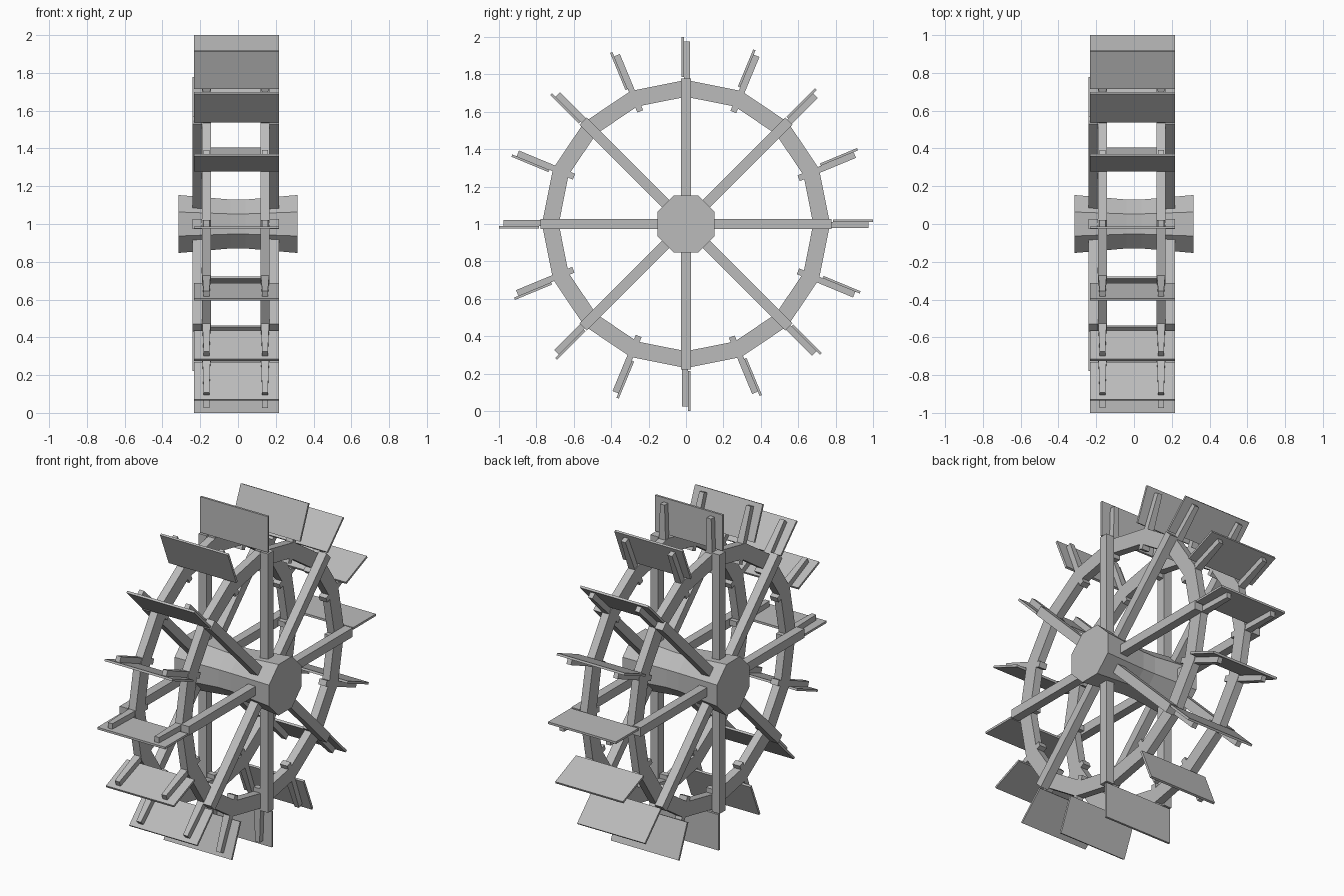
import bpy, bmesh, math
from mathutils import Vector

if "Cube" in bpy.data.objects:
    bpy.data.objects.remove(bpy.data.objects["Cube"], do_unlink=True)

wood = bpy.data.materials.new("grey_wood")
wood.use_nodes = True
GREY = (0.5, 0.5, 0.5, 1)
wood.diffuse_color = GREY
wood.node_tree.nodes["Principled BSDF"].inputs["Base Color"].default_value = GREY

AXLE_Z = 1.0
MID_X = -0.012          # the wheel sits slightly off the middle of the hub
STEPS = 16


def wheel_point(x, r, angle, side=0.0):
    """Point at radius r, angle clockwise from the top, shifted sideways."""
    s, c = math.sin(angle), math.cos(angle)
    return Vector((x, r * s + side * c, AXLE_Z + r * c - side * s))


def loft(bm, rings, closed=False):
    """Skin a list of point rings; cap the ends unless the loop is closed."""
    rows = [[bm.verts.new(p) for p in ring] for ring in rings]
    n = len(rows[0])
    pairs = list(zip(rows, rows[1:]))
    if closed:
        pairs.append((rows[-1], rows[0]))
    for a, b in pairs:
        for i in range(n):
            bm.faces.new((a[i], a[(i + 1) % n], b[(i + 1) % n], b[i]))
    if not closed:
        bm.faces.new(rows[0][::-1])
        bm.faces.new(rows[-1])


def radial_bar(bm, angle, x, r0, r1, w0, w1, side0, side1):
    """Bar pointing outward, width w0 at the inner end and w1 at the outer."""
    rings = []
    for r, w in ((r0, w0), (r1, w1)):
        rings.append([wheel_point(x + dx * w / 2, r, angle, s)
                      for dx, s in ((-1, side0), (1, side0), (1, side1), (-1, side1))])
    loft(bm, rings)


def finish(name, bm):
    bmesh.ops.recalc_face_normals(bm, faces=bm.faces)
    mesh = bpy.data.meshes.new(name)
    bm.to_mesh(mesh)
    bm.free()
    mesh.materials.append(wood)
    obj = bpy.data.objects.new(name, mesh)
    bpy.context.collection.objects.link(obj)


# Octagonal hub with a narrower waist
bm = bmesh.new()
loft(bm, [[wheel_point(x, r, (i + 0.5) * math.tau / 8) for i in range(8)]
          for x, r in ((-0.314, 0.166), (-0.04, 0.14), (0.04, 0.14), (0.314, 0.166))])
finish("hub", bm)

for label, side in (("right", -1), ("left", 1)):
    # Sixteen-sided rim
    bm = bmesh.new()
    rim_x = MID_X + side * 0.155
    loft(bm, [[wheel_point(rim_x + dx, r, i * math.tau / STEPS)
               for dx, r in ((-0.024, 0.68), (0.024, 0.68), (0.024, 0.77), (-0.024, 0.77))]
              for i in range(STEPS)], closed=True)
    finish(label + "_rim", bm)

    # Eight spokes on the outer face of the rim
    bm = bmesh.new()
    for i in range(8):
        radial_bar(bm, i * math.tau / 8, MID_X + side * 0.204,
                   0.08, 0.777, 0.052, 0.052, -0.027, 0.027)
    finish(label + "_spokes", bm)

    # Tapered paddle brackets passing through the rim
    bm = bmesh.new()
    for i in range(STEPS):
        radial_bar(bm, i * math.tau / STEPS, rim_x,
                   0.65, 0.975, 0.05, 0.03, -0.012, 0.021)
    finish(label + "_paddle_brackets", bm)

# Paddle boards
bm = bmesh.new()
for i in range(STEPS):
    radial_bar(bm, i * math.tau / STEPS, MID_X + 0.003,
               0.785, 1.0, 0.45, 0.45, -0.025, -0.012)
finish("paddles", bm)
